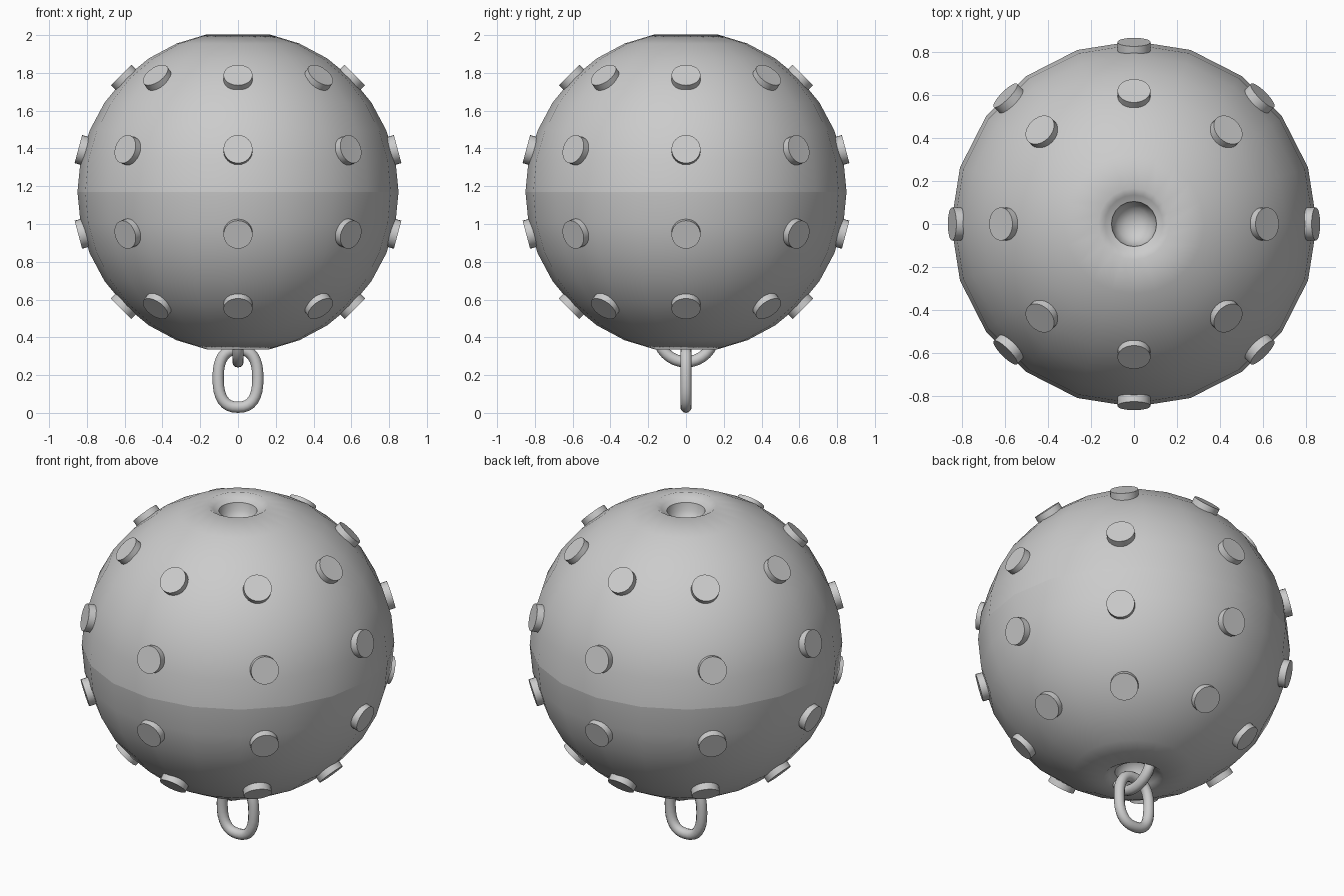
import bpy, bmesh, math
from mathutils import Vector, Matrix

if "Cube" in bpy.data.objects:
    bpy.data.objects.remove(bpy.data.objects["Cube"])

CZ, R = 1.17, 0.85      # ball centre height and radius
SEG, RINGS = 20, 16


def add_object(name, bm):
    bmesh.ops.recalc_face_normals(bm, faces=bm.faces[:])
    me = bpy.data.meshes.new(name)
    bm.to_mesh(me)
    bm.free()
    ob = bpy.data.objects.new(name, me)
    bpy.context.collection.objects.link(ob)
    return ob


# Ball: lathed profile with a dished socket at each pole
rim = R * math.cos(math.pi / RINGS)
socket = [(0.04, rim - 0.135), (0.075, rim - 0.115), (0.098, rim - 0.08),
          (0.105, rim - 0.035), (0.135, rim - 0.022)]
upper = socket + [(R * math.sin(i * math.pi / RINGS), R * math.cos(i * math.pi / RINGS))
                  for i in range(1, RINGS // 2 + 1)]
profile = upper + [(r, -z) for r, z in reversed(upper[:-1])]
bm = bmesh.new()
loops = []
for r, z in profile:
    loops.append([bm.verts.new((r * math.cos(2 * math.pi * k / SEG),
                                r * math.sin(2 * math.pi * k / SEG), CZ + z))
                  for k in range(SEG)])
for a, b in zip(loops, loops[1:]):
    for k in range(SEG):
        n = (k + 1) % SEG
        bm.faces.new((a[k], b[k], b[n], a[n]))
for loop, s in ((loops[0], 1), (loops[-1], -1)):
    c = bm.verts.new((0, 0, CZ + s * (rim - 0.14)))
    for k in range(SEG):
        bm.faces.new((loop[k], loop[(k + 1) % SEG], c))
for f in bm.faces:
    f.smooth = True
# crisp seam at the equator and around the socket mouths
for i in (3, len(upper) - 1, len(profile) - 4):
    for k in range(SEG):
        bm.edges.get((loops[i][k], loops[i][(k + 1) % SEG])).smooth = False
add_object("ball_body", bm)

# Studs: four rows of eight short discs pointing outward
bm = bmesh.new()
for elev in (45, 15, -15, -45):
    for k in range(8):
        e, a = math.radians(elev), math.radians(45 * k)
        d = Vector((math.cos(e) * math.cos(a), math.cos(e) * math.sin(a), math.sin(e)))
        m = (Matrix.Translation(Vector((0, 0, CZ)) + d * 0.83)
             @ d.to_track_quat('Z', 'Y').to_matrix().to_4x4())
        bmesh.ops.create_cone(bm, cap_ends=True, segments=24, radius1=0.077,
                              radius2=0.077, depth=0.09, matrix=m)
for f in bm.faces:
    f.smooth = len(f.verts) == 4
for e in bm.edges:
    e.smooth = e.calc_face_angle(0) < 0.6
add_object("studs", bm)


# Chain links: round wire swept along a closed rounded loop
def link(name, half_w, half_h, zc, power, along_y, wire=0.03, n=32, sides=12):
    pts = []
    for i in range(n):
        t = 2 * math.pi * i / n
        c, s = math.cos(t), math.sin(t)
        u = math.copysign(abs(c) ** (2 / power), c) * half_w
        v = math.copysign(abs(s) ** (2 / power), s) * half_h
        pts.append(Vector((0, u, v)) if along_y else Vector((u, 0, v)))
    side = Vector((1, 0, 0)) if along_y else Vector((0, 1, 0))
    bm = bmesh.new()
    rings = []
    for i, p in enumerate(pts):
        tan = (pts[(i + 1) % n] - pts[i - 1]).normalized()
        out = tan.cross(side)
        rings.append([bm.verts.new(p + Vector((0, 0, zc)) + wire * (
            out * math.cos(2 * math.pi * j / sides) + side * math.sin(2 * math.pi * j / sides)))
            for j in range(sides)])
    for i in range(n):
        a, b = rings[i], rings[(i + 1) % n]
        for j in range(sides):
            q = (j + 1) % sides
            bm.faces.new((a[j], b[j], b[q], a[q])).smooth = True
    add_object(name, bm)


link("anchor_ring", 0.15, 0.15, 0.42, 2.0, True)
link("hanging_link", 0.105, 0.153, 0.183, 2.5, False)
